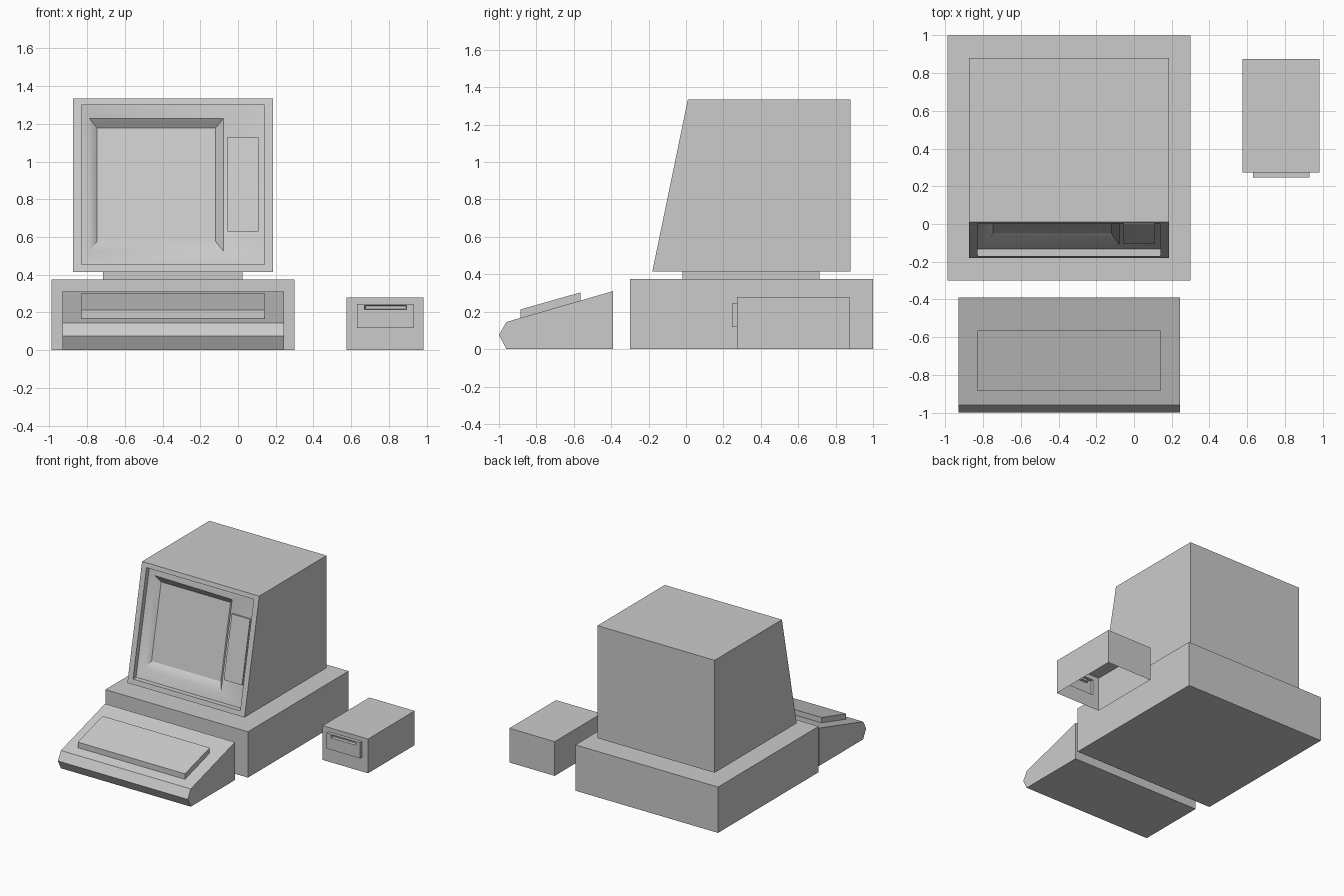
import bpy, bmesh
from math import radians

if "Cube" in bpy.data.objects:
    bpy.data.objects.remove(bpy.data.objects["Cube"])


def finish(name, bm, recalc=True):
    if recalc:
        bmesh.ops.recalc_face_normals(bm, faces=bm.faces)
    mesh = bpy.data.meshes.new(name)
    bm.to_mesh(mesh)
    bm.free()
    ob = bpy.data.objects.new(name, mesh)
    bpy.context.collection.objects.link(ob)
    return ob


def prism(name, x0, x1, profile):
    """Extrude a (y, z) side profile from x0 to x1."""
    bm = bmesh.new()
    face = bm.faces.new([bm.verts.new((x0, y, z)) for y, z in profile])
    new = bmesh.ops.extrude_face_region(bm, geom=[face], use_keep_orig=True)["geom"]
    verts = [g for g in new if isinstance(g, bmesh.types.BMVert)]
    bmesh.ops.translate(bm, verts=verts, vec=(x1 - x0, 0, 0))
    return finish(name, bm)


def box(name, x0, x1, y0, y1, z0, z1):
    return prism(name, x0, x1, [(y0, z0), (y1, z0), (y1, z1), (y0, z1)])


def ring(x0, x1, z0, z1, y):
    """Rectangle facing the front; y is a function of (x, z)."""
    return [(x, y(x, z), z) for x, z in ((x0, z0), (x1, z0), (x1, z1), (x0, z1))]


def shell(name, rings, open_side=None):
    """Skin nested rectangles from the back to the innermost front panel."""
    bm = bmesh.new()
    loops = [[bm.verts.new(p) for p in r] for r in rings]
    bm.faces.new(loops[0][::-1])
    for i, (a, b) in enumerate(zip(loops, loops[1:])):
        for k in range(4):
            if i == 0 and k == open_side:
                continue
            n = (k + 1) % 4
            bm.faces.new((a[k], a[n], b[n], b[k]))
    bm.faces.new(loops[-1])
    return finish(name, bm)


def slant(depth, right_depth=None):
    """Plane parallel to the sloping monitor front, set back by depth."""
    def y(x, z):
        d = depth if right_depth is None or x < -0.4 else right_depth
        return -0.18 + 0.2065 * (z - 0.415) + d
    return y


def at(y):
    return lambda x, z: y


# System unit and monitor neck
box("system_unit", -0.99, 0.30, -0.30, 1.0, 0, 0.375)
box("monitor_neck", -0.715, 0.025, -0.02, 0.715, 0.375, 0.415)

# Monitor body with stepped screen recess
monitor = shell("monitor", [
    ring(-0.875, 0.185, 0.415, 1.335, at(0.88)),
    ring(-0.875, 0.185, 0.415, 1.335, slant(0)),
    ring(-0.83, 0.14, 0.455, 1.30, slant(0)),
    ring(-0.83, 0.14, 0.455, 1.30, slant(0.04)),
    ring(-0.788, -0.077, 0.525, 1.228, slant(0.062, 0.046)),
    ring(-0.747, -0.12, 0.578, 1.178, slant(0.096)),
])
bpy.context.view_layer.objects.active = monitor
monitor.select_set(True)
bpy.ops.object.shade_smooth_by_angle(angle=radians(30))
monitor.select_set(False)

# Raised control panel beside the screen
f, b = slant(0.03), slant(0.05)
prism("control_panel", -0.055, 0.11,
      [(f(0, 0.63), 0.63), (b(0, 0.63), 0.63), (b(0, 1.13), 1.13), (f(0, 1.13), 1.13)])

# Keyboard wedge and key block
prism("keyboard", -0.93, 0.245,
      [(-0.39, 0), (-0.39, 0.31), (-0.96, 0.145), (-1.0, 0.075), (-0.96, 0)])
prism("key_block", -0.83, 0.14,
      [(-0.885, 0.16), (-0.565, 0.25), (-0.565, 0.303), (-0.885, 0.212)])

# Disk drive: open underneath, raised front plate with a slot
shell("disk_drive", [
    ring(0.575, 0.985, 0, 0.28, at(0.875)),
    ring(0.575, 0.985, 0, 0.28, at(0.273)),
    ring(0.63, 0.93, 0.117, 0.245, at(0.273)),
    ring(0.63, 0.93, 0.117, 0.245, at(0.247)),
    ring(0.67, 0.895, 0.215, 0.237, at(0.247)),
    ring(0.675, 0.89, 0.218, 0.234, at(0.268)),
], open_side=0)
